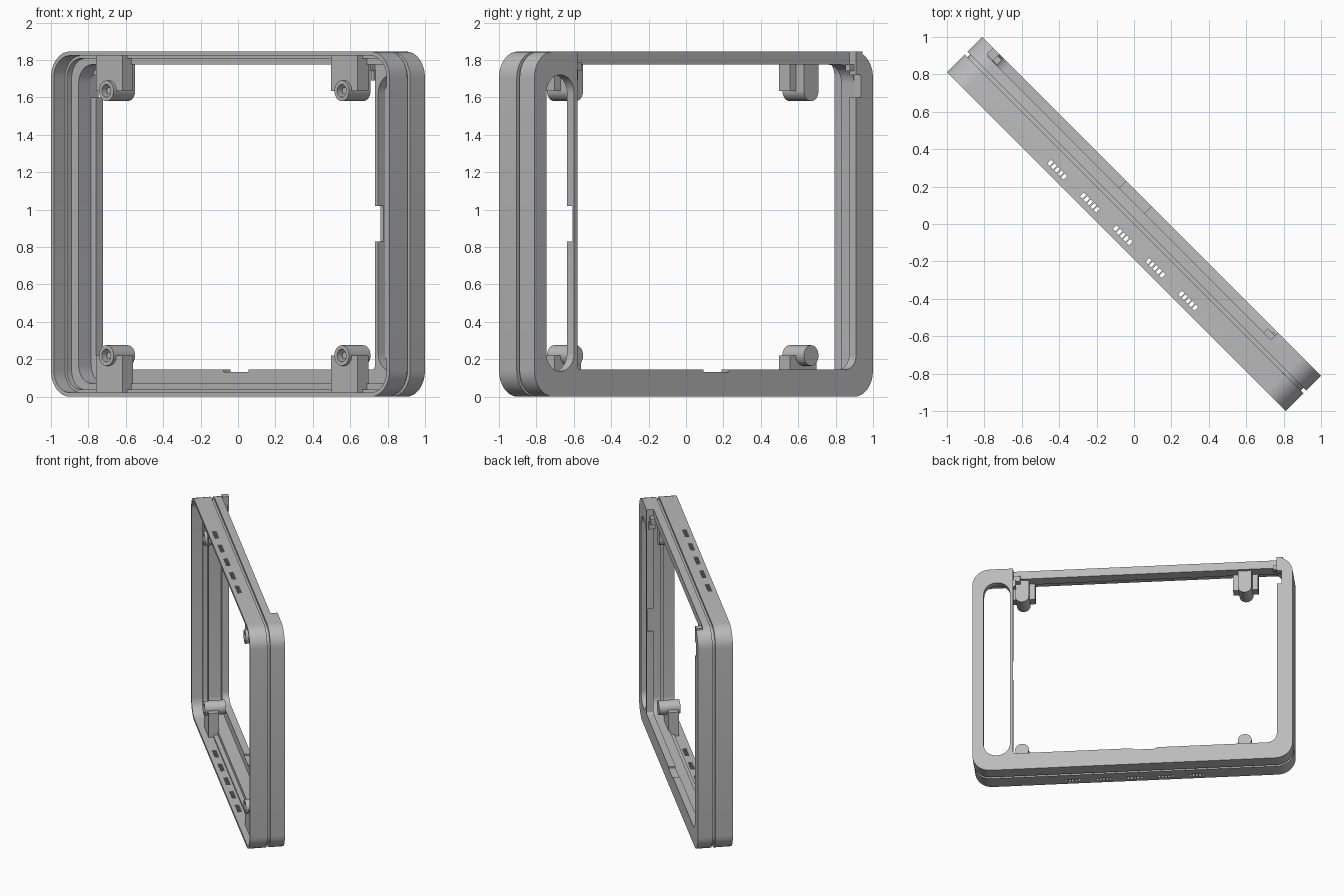
import bpy, bmesh, math
from mathutils import Matrix

if "Cube" in bpy.data.objects:
    bpy.data.objects.remove(bpy.data.objects["Cube"])

TURN = Matrix.Rotation(math.radians(-45), 4, 'Z')
UPRIGHT = Matrix.Rotation(math.radians(90), 4, 'X')
W, H, FRONT, BACK = 1.28, 1.845, -0.134, 0.134
parts = []

grey = bpy.data.materials.new("plain grey")
grey.use_nodes = True
COLOUR = (0.5, 0.5, 0.5, 1)
grey.diffuse_color = COLOUR
grey.node_tree.nodes["Principled BSDF"].inputs["Base Color"].default_value = COLOUR


def add_object(name, mesh):
    obj = bpy.data.objects.new(name, mesh)
    bpy.context.collection.objects.link(obj)
    parts.append(obj)
    mesh.materials.clear()
    mesh.materials.append(grey)
    return obj


def evaluated_mesh(obj):
    graph = bpy.context.evaluated_depsgraph_get()
    return bpy.data.meshes.new_from_object(obj.evaluated_get(graph))


def rounded_rect(x0, x1, z0, z1, left, right, steps=8):
    """Outline with one corner radius on the left and one on the right."""
    points = []
    corners = [(x1, z1, right, -1, -1), (x0, z1, left, 1, -1),
               (x0, z0, left, 1, 1), (x1, z0, right, -1, 1)]
    for quarter, (x, z, r, sx, sz) in enumerate(corners):
        for i in range(steps + 1):
            a = math.pi / 2 * (quarter + i / steps)
            points.append((x + sx * r + r * math.cos(a), z + sz * r + r * math.sin(a)))
    return points


def border(inset):
    r = 0.14 - inset
    return rounded_rect(-W + inset, W - inset, inset, H - inset, r, r)


def layer(name, y0, y1, *outlines):
    """Upright plate between two depths; outlines after the first are holes."""
    curve = bpy.data.curves.new(name, 'CURVE')
    curve.dimensions = '2D'
    curve.fill_mode = 'BOTH'
    curve.extrude = (y1 - y0) / 2
    for outline in outlines:
        spline = curve.splines.new('POLY')
        spline.points.add(len(outline) - 1)
        for point, (x, z) in zip(spline.points, outline):
            point.co = (x, z, 0, 1)
        spline.use_cyclic_u = True
    temp = bpy.data.objects.new(name + "_curve", curve)
    bpy.context.collection.objects.link(temp)
    mesh = evaluated_mesh(temp)
    bpy.data.objects.remove(temp)
    mesh.transform(Matrix.Translation((0, (y0 + y1) / 2, 0)) @ UPRIGHT)
    bm = bmesh.new()
    bm.from_mesh(mesh)
    bmesh.ops.remove_doubles(bm, verts=bm.verts, dist=0.0001)
    bmesh.ops.recalc_face_normals(bm, faces=bm.faces)
    bm.to_mesh(mesh)
    bm.free()
    return add_object(name, mesh)


def boxes(name, *ranges):
    """One mesh of boxes, each given as x0, x1, y0, y1, z0, z1."""
    bm = bmesh.new()
    for x0, x1, y0, y1, z0, z1 in ranges:
        place = Matrix.Translation(((x0 + x1) / 2, (y0 + y1) / 2, (z0 + z1) / 2))
        size = Matrix.Diagonal((x1 - x0, y1 - y0, z1 - z0, 1))
        bmesh.ops.create_cube(bm, size=1, matrix=place @ size)
    mesh = bpy.data.meshes.new(name)
    bm.to_mesh(mesh)
    bm.free()
    return add_object(name, mesh)


def cylinder(name, x, z, radius, y0, y1):
    bm = bmesh.new()
    place = Matrix.Translation((x, (y0 + y1) / 2, z)) @ UPRIGHT
    bmesh.ops.create_cone(bm, cap_ends=True, segments=32, radius1=radius,
                          radius2=radius, depth=y1 - y0, matrix=place)
    mesh = bpy.data.meshes.new(name)
    bm.to_mesh(mesh)
    bm.free()
    return add_object(name, mesh)


def cut(obj, cutter):
    cutter.hide_render = True
    mod = obj.modifiers.new("cut", 'BOOLEAN')
    mod.operation = 'DIFFERENCE'
    mod.solver = 'EXACT'
    mod.object = cutter
    mesh = evaluated_mesh(obj)
    obj.modifiers.clear()
    obj.data = mesh
    parts.remove(cutter)
    bpy.data.objects.remove(cutter)


# Frame, from the thin front rim to the back plate, with a groove round the middle
middle_opening = rounded_rect(-1.19, 1.2, 0.07, 1.775, 0.1, 0.1)
main_opening = rounded_rect(-1.153, 0.955, 0.145, 1.775, 0.08, 0.02)
side_slot = rounded_rect(0.98, 1.19, 0.135, 1.72, 0.1, 0.1)
front_rim = layer("front_rim", FRONT, -0.05, border(0), border(0.022))
layer("front_step", -0.05, -0.015, border(0), border(0.037))
layer("middle_front", -0.015, 0, border(0), middle_opening)
layer("groove_neck", 0, 0.022, border(0.02), middle_opening)
layer("middle_back", 0.022, 0.08, border(0), middle_opening)
back_plate = layer("back_plate", 0.08, BACK, border(0), main_opening, side_slot)

# Open the top of the back plate, then notch the slot bar and the bottom rail
cut(back_plate, boxes("top_cutter", (-1.19, 0.955, 0.07, 0.2, 1.6, 2)))
cut(back_plate, boxes("notch_cutter", (0.9, 1.0, 0.07, 0.122, 0.83, 1.02),
                      (-0.19, 0, 0.07, 0.2, 0.132, 0.2)))

# Five ribbed vents through the top and bottom walls
slits = []
for vent in range(-2, 3):
    for slit in range(-2, 3):
        x = vent * 0.2475 + slit * 0.026
        slits.append((x - 0.009, x + 0.009, -0.1, -0.07, -0.1, 2))
cut(front_rim, boxes("vent_cutter", *slits))

# Four screw posts on brackets
for side, x in (("right", -0.89), ("left", 0.89)):
    for level, z, wall in (("top", 1.635, H - 0.02), ("bottom", 0.22, 0.02)):
        name = level + "_" + side
        low, high = min(z, wall), max(z, wall)
        bracket = boxes(name + "_bracket", (x - 0.1, x + 0.1, -0.085, -0.005, low, high))
        cut(bracket, cylinder("bore_cutter", x, z, 0.05, -0.2, 0.03))
        post = cylinder(name + "_post", x, z, 0.055, -0.106, 0.057)
        cut(post, cylinder("hole_cutter", x, z, 0.034, -0.2, -0.02))
        cylinder(name + "_screw", x, z, 0.018, -0.085, -0.015)
        if level == "top":
            boxes(name + "_rib", (x - 0.055, x + 0.055, -0.01, 0.057, z, 1.8))

# Latch tab and hinge block at the ends of the open top
boxes("latch_tab", (-1.2, -1.15, 0.085, BACK, 1.72, H), (-1.17, -1.12, 0.085, 0.12, 1.74, 1.775))
boxes("hinge_block", (0.9, 0.955, 0.06, 0.11, 1.74, 1.79), (0.935, 0.96, 0.07, 0.12, 1.69, 1.75))

# Turn the whole frame and shade it
bpy.ops.object.select_all(action='DESELECT')
for obj in parts:
    obj.data.transform(TURN)
    obj.select_set(True)
bpy.context.view_layer.objects.active = parts[0]
bpy.ops.object.shade_smooth_by_angle(angle=math.radians(30))
